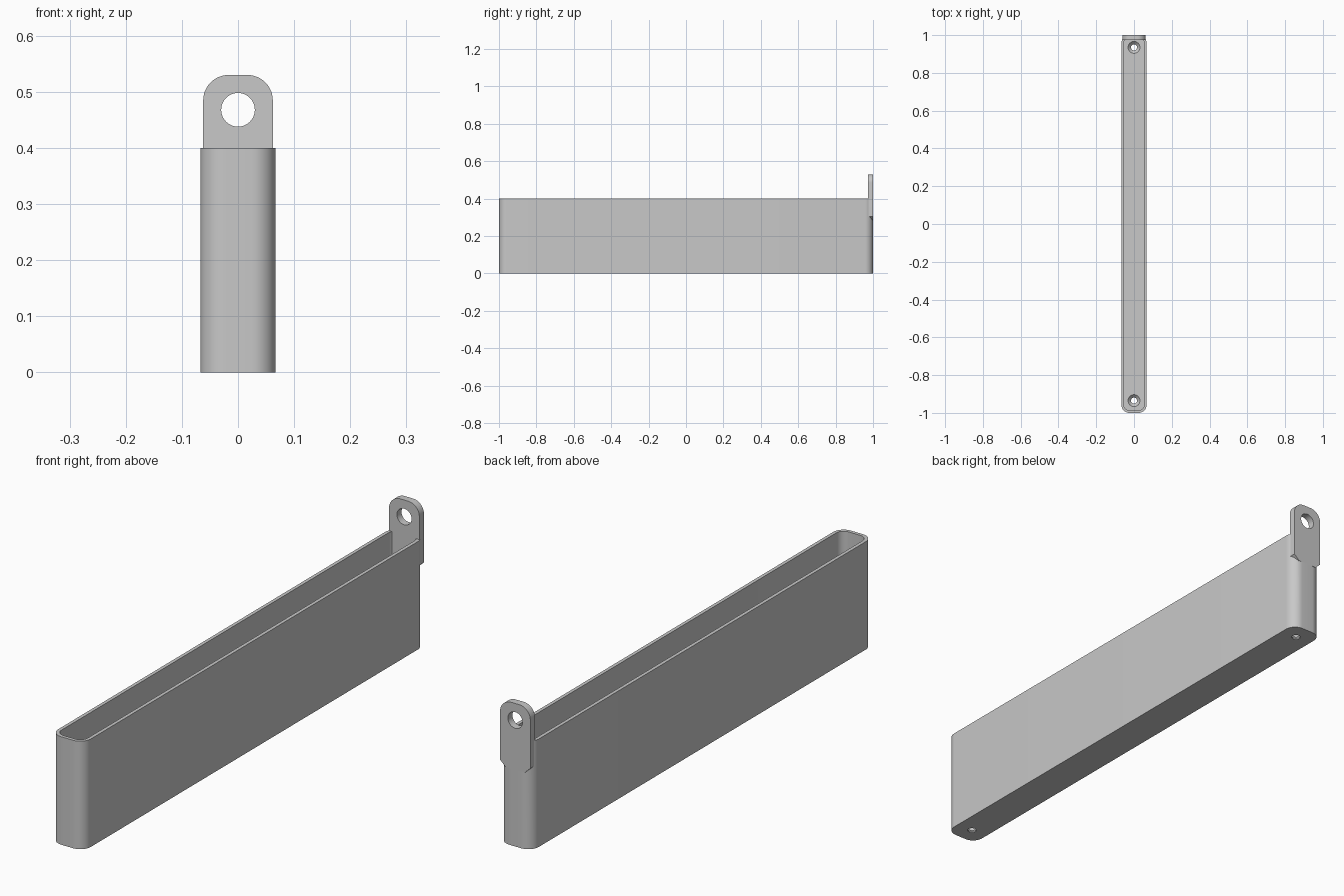
import bpy, bmesh, math
from mathutils import Matrix

cube = bpy.data.objects.get("Cube")
if cube:
    bpy.data.objects.remove(cube, do_unlink=True)

grey = bpy.data.materials.new("light grey")
grey.use_nodes = True
grey.diffuse_color = (0.58, 0.58, 0.58, 1)
grey.node_tree.nodes["Principled BSDF"].inputs["Base Color"].default_value = grey.diffuse_color

HALF_W, HALF_L, HEIGHT = 0.067, 1.0, 0.40
WALL, FLOOR, CORNER = 0.013, 0.02, 0.043
TAB_W, TAB_T, TAB_TOP = 0.062, 0.027, 0.53


def arc(cx, cy, r, start, steps=12):
    """Quarter circle of points, counter-clockwise."""
    angles = [start + math.pi / 2 * i / steps for i in range(steps + 1)]
    return [(cx + r * math.cos(a), cy + r * math.sin(a)) for a in angles]


def rounded_rect(w, l, r):
    points = []
    for i, (sx, sy) in enumerate([(1, 1), (-1, 1), (-1, -1), (1, -1)]):
        points += arc(sx * (w - r), sy * (l - r), r, i * math.pi / 2)
    return points


def add_object(name, bm):
    bmesh.ops.recalc_face_normals(bm, faces=bm.faces)
    mesh = bpy.data.meshes.new(name)
    bm.to_mesh(mesh)
    bm.free()
    obj = bpy.data.objects.new(name, mesh)
    bpy.context.collection.objects.link(obj)
    mesh.materials.append(grey)
    return obj


def prism(name, outline, low, high, matrix=Matrix()):
    """Extrude an outline along its local z, then place it."""
    bm = bmesh.new()
    face = bm.faces.new([bm.verts.new((x, y, low)) for x, y in outline])
    side = bmesh.ops.extrude_face_region(bm, geom=[face])["geom"]
    verts = [v for v in side if isinstance(v, bmesh.types.BMVert)]
    bmesh.ops.translate(bm, verts=verts, vec=(0, 0, high - low))
    bm.transform(matrix)
    return add_object(name, bm)


def cone(name, r1, r2, depth, matrix):
    bm = bmesh.new()
    bmesh.ops.create_cone(bm, cap_ends=True, segments=40, radius1=r1,
                          radius2=r2, depth=depth, matrix=matrix)
    return add_object(name, bm)


def cut(obj, cutter, keep=False):
    mod = obj.modifiers.new("cut", "BOOLEAN")
    mod.operation, mod.solver, mod.object = "DIFFERENCE", "EXACT", cutter
    bpy.context.view_layer.objects.active = obj
    bpy.ops.object.modifier_apply(modifier=mod.name)
    if not keep:
        bpy.data.objects.remove(cutter, do_unlink=True)


# Long open tray with rounded ends
tray = prism("tray", rounded_rect(HALF_W, HALF_L, CORNER), 0, HEIGHT)
cut(tray, prism("cavity_cutter",
                rounded_rect(HALF_W - WALL, HALF_L - WALL, CORNER - WALL), FLOOR, HEIGHT + 0.1))

# Countersunk screw holes in the floor
for y in (-0.935, 0.935):
    cut(tray, cone("hole_cutter", 0.016, 0.016, 0.1, Matrix.Translation((0, y, 0))))
    cut(tray, cone("sink_cutter", 0.016, 0.032, 0.016, Matrix.Translation((0, y, FLOOR - 0.0075))))

# Hanging tab: rounded top corners, clipped bottom corners
top_r = 0.045
outline = arc(TAB_W - top_r, TAB_TOP - top_r, top_r, 0)
outline += arc(top_r - TAB_W, TAB_TOP - top_r, top_r, math.pi / 2)
outline += [(-TAB_W, 0.305), (-0.04, 0.285), (0.04, 0.285), (TAB_W, 0.305)]
upright = Matrix.Rotation(math.pi / 2, 4, "X")
tab = prism("hanging_tab", outline, -HALF_L, TAB_T - HALF_L, upright)

# Seat the tab in the end wall, then drill its eye
cut(tray, tab, keep=True)
cut(tab, cone("eye_cutter", 0.03, 0.03, 0.2, Matrix.Translation((0, HALF_L, 0.468)) @ upright))

for obj in (tray, tab):
    bpy.ops.object.select_all(action="DESELECT")
    obj.select_set(True)
    bpy.context.view_layer.objects.active = obj
    bpy.ops.object.shade_smooth_by_angle(angle=math.radians(30))
